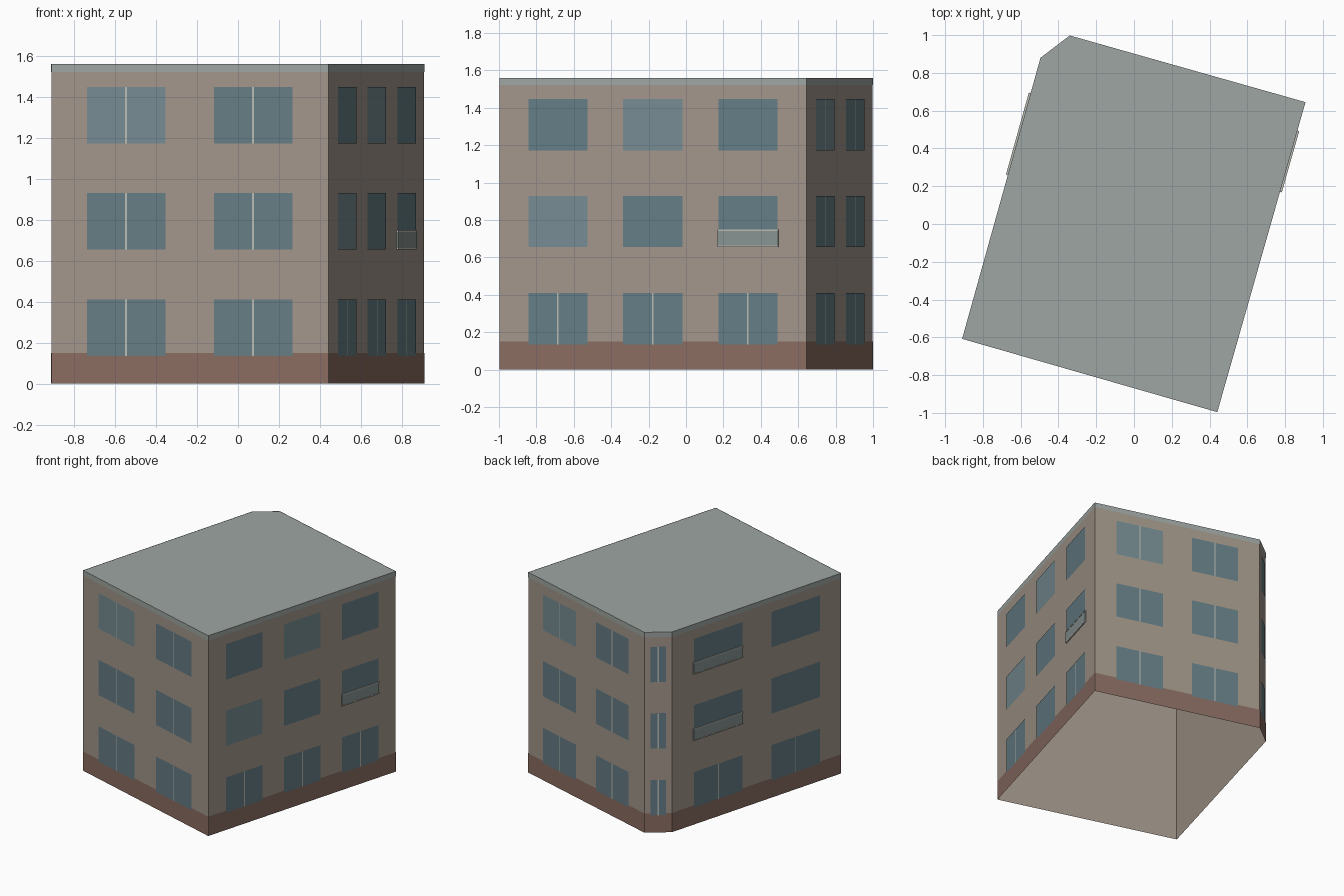
import bpy, bmesh
from mathutils import Vector

if "Cube" in bpy.data.objects:
    bpy.data.objects.remove(bpy.data.objects["Cube"])

H = 1.56
FOOT = [(-0.91, -0.608), (0.441, -0.996), (0.908, 0.645), (-0.34, 0.998), (-0.495, 0.88)]
N = len(FOOT)


def material(name, rgb):
    m = bpy.data.materials.new(name)
    m.diffuse_color = (*rgb, 1)
    m.use_nodes = True
    m.node_tree.nodes["Principled BSDF"].inputs["Base Color"].default_value = m.diffuse_color
    return m


WALL = material("plaster", (0.36, 0.305, 0.255))
BASE = material("plinth_brown", (0.25, 0.15, 0.12))
ROOF = material("roof_grey", (0.34, 0.38, 0.36))
GLASS = material("glass", (0.13, 0.205, 0.235))
GLASS_LIGHT = material("glass_light", (0.18, 0.26, 0.285))
FRAME = material("frame", (0.50, 0.50, 0.46))
PANEL = material("balcony_panel", (0.24, 0.29, 0.28))


def finish(name, bm, mat):
    me = bpy.data.meshes.new(name)
    bm.to_mesh(me)
    bm.free()
    me.materials.append(mat)
    ob = bpy.data.objects.new(name, me)
    bpy.context.collection.objects.link(ob)
    return ob


def wall_point(wall, t, z, off):
    """Point at fraction t along a wall, pushed outwards by off."""
    a, b = Vector(FOOT[wall]), Vector(FOOT[(wall + 1) % N])
    d = (b - a).normalized()
    p = a.lerp(b, t) + Vector((d.y, -d.x)) * off
    return Vector((p.x, p.y, z))


def add_rect(bm, wall, t0, t1, z0, z1, off):
    bm.faces.new([bm.verts.new(wall_point(wall, t, z, off))
                  for t, z in ((t0, z0), (t1, z0), (t1, z1), (t0, z1))])


def rect(name, mat, *args):
    bm = bmesh.new()
    add_rect(bm, *args)
    return finish(name, bm, mat)


def box(name, mat, wall, t0, t1, z0, z1, near, far):
    bm = bmesh.new()
    lo, hi = [[bm.verts.new(wall_point(wall, t, z, o)) for t, o in
               ((t0, far), (t1, far), (t1, near), (t0, near))] for z in (z0, z1)]
    bm.faces.new(hi)
    bm.faces.new(lo[::-1])
    for i in range(4):
        j = (i + 1) % 4
        bm.faces.new((lo[i], lo[j], hi[j], hi[i]))
    bmesh.ops.recalc_face_normals(bm, faces=bm.faces)
    return finish(name, bm, mat)


def band(name, mat, z0, z1, off):
    bm = bmesh.new()
    for w in range(N):
        add_rect(bm, w, 0, 1, z0, z1, off)
    return finish(name, bm, mat)


# Wall shell (open underneath), plinth and cornice strips, flat roof
band("walls", WALL, 0, H, 0)
band("plinth", BASE, 0, 0.15, 0.002)
band("cornice", ROOF, 1.522, H, 0.002)
bm = bmesh.new()
bm.faces.new([bm.verts.new((x, y, H)) for x, y in FOOT])
finish("roof", bm, ROOF)

# Windows: columns per wall as fractions, CCW from the front wall
FLOORS = [(0.135, 0.41), (0.655, 0.93), (1.172, 1.448)]
COLUMNS = [
    [(0.128, 0.412), (0.587, 0.871)],
    [(0.094, 0.287), (0.403, 0.597), (0.713, 0.906)],
    [(0.130, 0.413), (0.587, 0.866)],
    [(0.22, 0.78)],
    [(0.128, 0.415), (0.587, 0.873)],
]
SPLIT_ALL_FLOORS = {0, 2, 3}
LIGHT = {(0, 0, 2), (1, 1, 2), (1, 0, 1), (2, 0, 2)}
BALCONIES = {(1, 2, 1), (4, 0, 1), (4, 0, 2)}

for w, cols in enumerate(COLUMNS):
    length = (Vector(FOOT[(w + 1) % N]) - Vector(FOOT[w])).length
    for c, (t0, t1) in enumerate(cols):
        for f, (z0, z1) in enumerate(FLOORS):
            key = (w, c, f)
            rect("window", GLASS_LIGHT if key in LIGHT else GLASS, w, t0, t1, z0, z1, 0.004)
            # Centre mullion
            if f == 0 or w in SPLIT_ALL_FLOORS:
                m, h = (t0 + t1) / 2, 0.004 / length
                rect("mullion", FRAME, w, m - h, m + h, z0, z1, 0.006)
            # Shallow balcony front with top and bottom rails
            if key in BALCONIES:
                e = 0.004 / length
                box("balcony_panel", PANEL, w, t0 - e, t1 + e, z0 + 0.008, z0 + 0.086, 0, 0.008)
                for z in (z0, z0 + 0.086):
                    box("balcony_rail", FRAME, w, t0 - e, t1 + e, z, z + 0.008, 0, 0.01)
